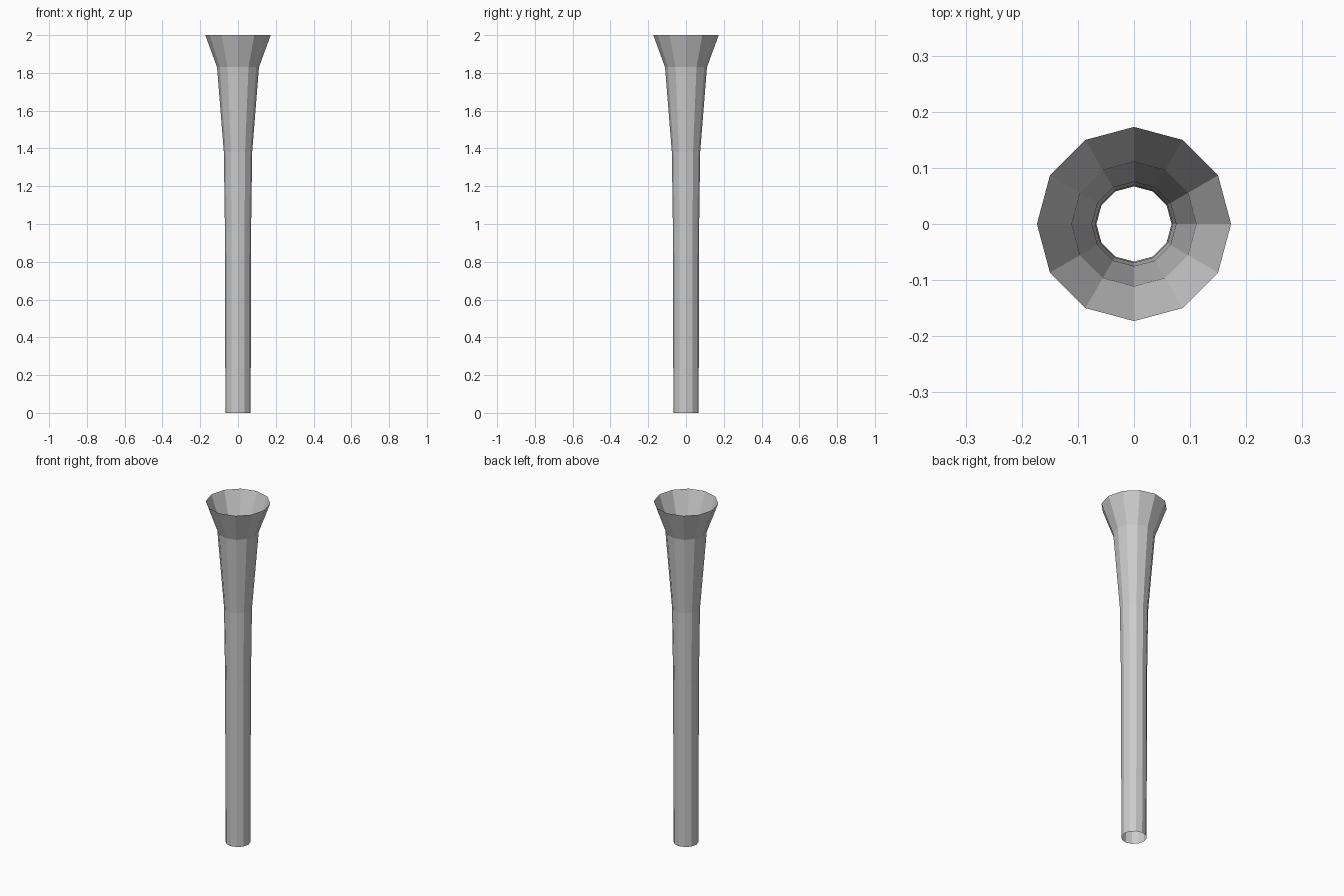
import bpy, bmesh
from math import cos, sin, tau

if "Cube" in bpy.data.objects:
    bpy.data.objects.remove(bpy.data.objects["Cube"])

SIDES = 12
# (radius, height) profile of the open flared tube
PROFILE = [(0.067, 0.0), (0.069, 0.95), (0.075, 1.38), (0.111, 1.83), (0.173, 2.0)]

# Flared tube: single-walled, open at both ends
bm = bmesh.new()
rings = [[bm.verts.new((r * cos(tau * i / SIDES), r * sin(tau * i / SIDES), z))
          for i in range(SIDES)] for r, z in PROFILE]
for low, high in zip(rings, rings[1:]):
    for i in range(SIDES):
        j = (i + 1) % SIDES
        bm.faces.new((low[i], low[j], high[j], high[i]))

mesh = bpy.data.meshes.new("flared_tube")
bm.to_mesh(mesh)
bm.free()
tube = bpy.data.objects.new("flared_tube", mesh)
bpy.context.collection.objects.link(tube)
